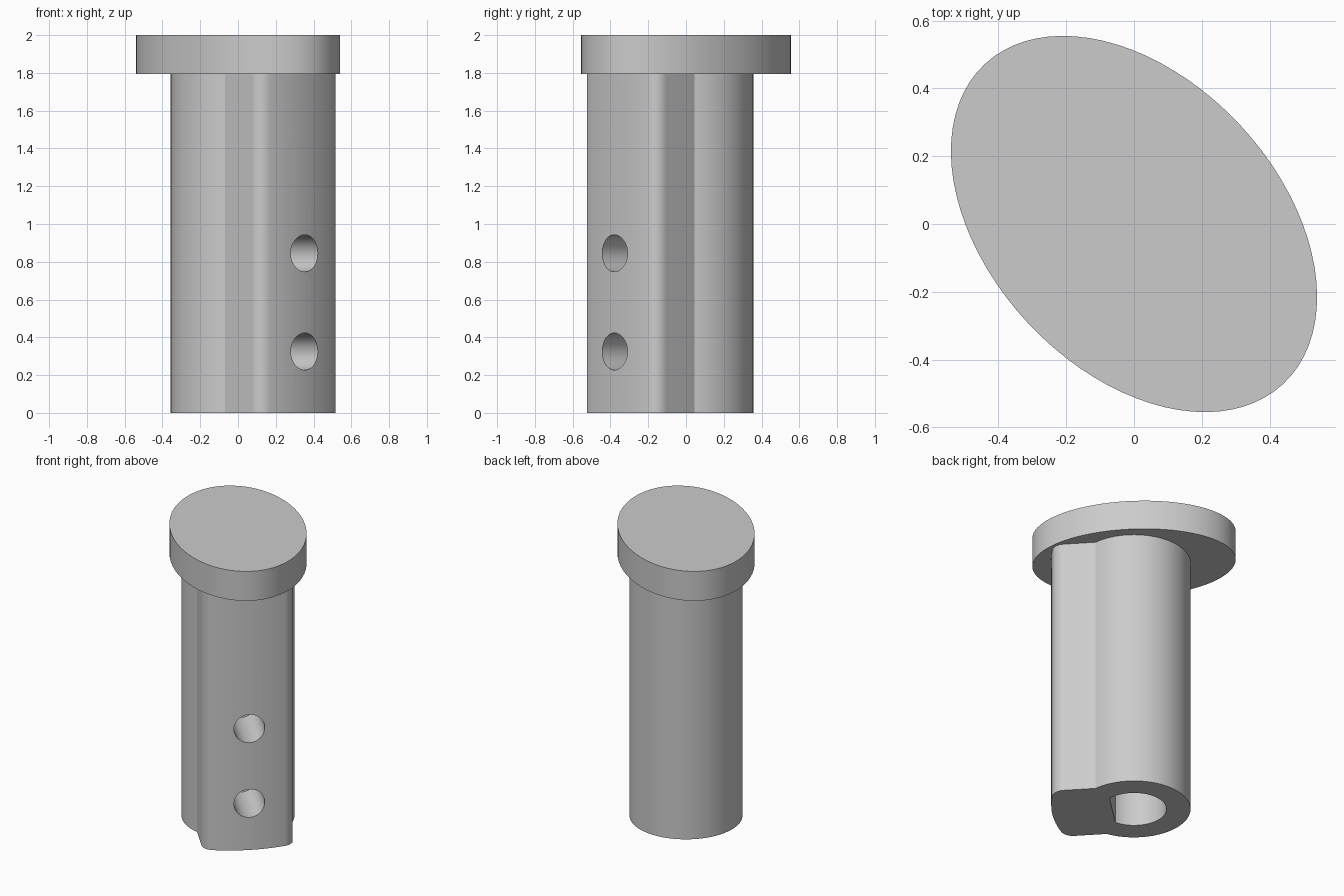
import bpy, bmesh, math
from mathutils import Matrix

cube = bpy.data.objects.get("Cube")
if cube:
    bpy.data.objects.remove(cube, do_unlink=True)

HEIGHT, HEAD_BASE = 2.0, 1.795
TURN = Matrix.Rotation(math.radians(43), 4, 'Z')   # lobe points to front left

grey = bpy.data.materials.new("plain grey")
grey.use_nodes = True
grey.diffuse_color = (0.6, 0.6, 0.6, 1)
grey.node_tree.nodes["Principled BSDF"].inputs["Base Color"].default_value = (0.6, 0.6, 0.6, 1)


def arc(cx, cy, rx, ry, start, end, steps):
    """Points on an elliptical arc, angles in radians."""
    angles = [start + (end - start) * i / steps for i in range(steps + 1)]
    return [(cx + rx * math.cos(a), cy + ry * math.sin(a)) for a in angles]


def prism(name, outline, low, high, matrix=TURN):
    """Extrude a closed outline between two heights."""
    bm = bmesh.new()
    face = bm.faces.new([bm.verts.new((x, y, low)) for x, y in outline])
    top = bmesh.ops.extrude_face_region(bm, geom=[face])["geom"]
    bmesh.ops.translate(bm, vec=(0, 0, high - low),
                        verts=[v for v in top if isinstance(v, bmesh.types.BMVert)])
    bmesh.ops.recalc_face_normals(bm, faces=bm.faces)
    bm.transform(matrix)
    mesh = bpy.data.meshes.new(name)
    bm.to_mesh(mesh)
    bm.free()
    mesh.materials.append(grey)
    obj = bpy.data.objects.new(name, mesh)
    bpy.context.collection.objects.link(obj)
    return obj


def cut(target, cutter):
    """Subtract the cutter, then remove it."""
    cutter.hide_render = True
    mod = target.modifiers.new("cut", 'BOOLEAN')
    mod.operation, mod.solver, mod.object = 'DIFFERENCE', 'EXACT', cutter
    bpy.context.view_layer.objects.active = target
    bpy.ops.object.modifier_apply(modifier=mod.name)
    bpy.data.objects.remove(cutter, do_unlink=True)


# Oval head
oval = arc(0, 0, 0.428, 0.645, 0, math.tau, 80)[:-1]
head = prism("oval_head", oval, HEAD_BASE, HEIGHT)

# Shaft: round barrel merging into a flat-sided lobe with a bowed end
RADIUS, HALF, FILLET = 0.357, 0.29, 0.08
END_CENTRE, END_RADIUS, CORNER = 0.39, 0.91, 0.413
join = math.acos(HALF / RADIUS)
cx = HALF - FILLET
tilt = math.atan2(-CORNER - END_CENTRE, cx)
outline = arc(0, 0, RADIUS, RADIUS, -join, math.pi + join, 64)
outline += arc(-cx, -CORNER, FILLET, FILLET, math.pi, math.pi - tilt, 10)
outline += arc(0, END_CENTRE, END_RADIUS, END_RADIUS, -math.pi - tilt, tilt, 12)[1:-1]
outline += arc(cx, -CORNER, FILLET, FILLET, tilt, 0, 10)
shaft = prism("shaft", outline, 0, HEAD_BASE)

# D-shaped bore with its flat towards the lobe
BORE, FLAT = 0.205, 0.137
a = math.asin(FLAT / BORE)
cut(shaft, prism("bore_cutter", arc(0, 0, BORE, BORE, -a, math.pi + a, 48), -0.1, 1.7))

# Two screw holes from the lobe end into the bore
circle = arc(0, 0, 0.098, 0.098, 0, math.tau, 40)[:-1]
for z in (0.325, 0.845):
    place = TURN @ Matrix.Translation((0, 0, z)) @ Matrix.Rotation(math.pi / 2, 4, 'X')
    cut(shaft, prism("screw_hole_cutter", circle, 0.05, 0.8, place))

# Smooth curves, crisp edges
bpy.ops.object.select_all(action='DESELECT')
for obj in (head, shaft):
    obj.select_set(True)
bpy.context.view_layer.objects.active = shaft
bpy.ops.object.shade_smooth_by_angle(angle=math.radians(30))
